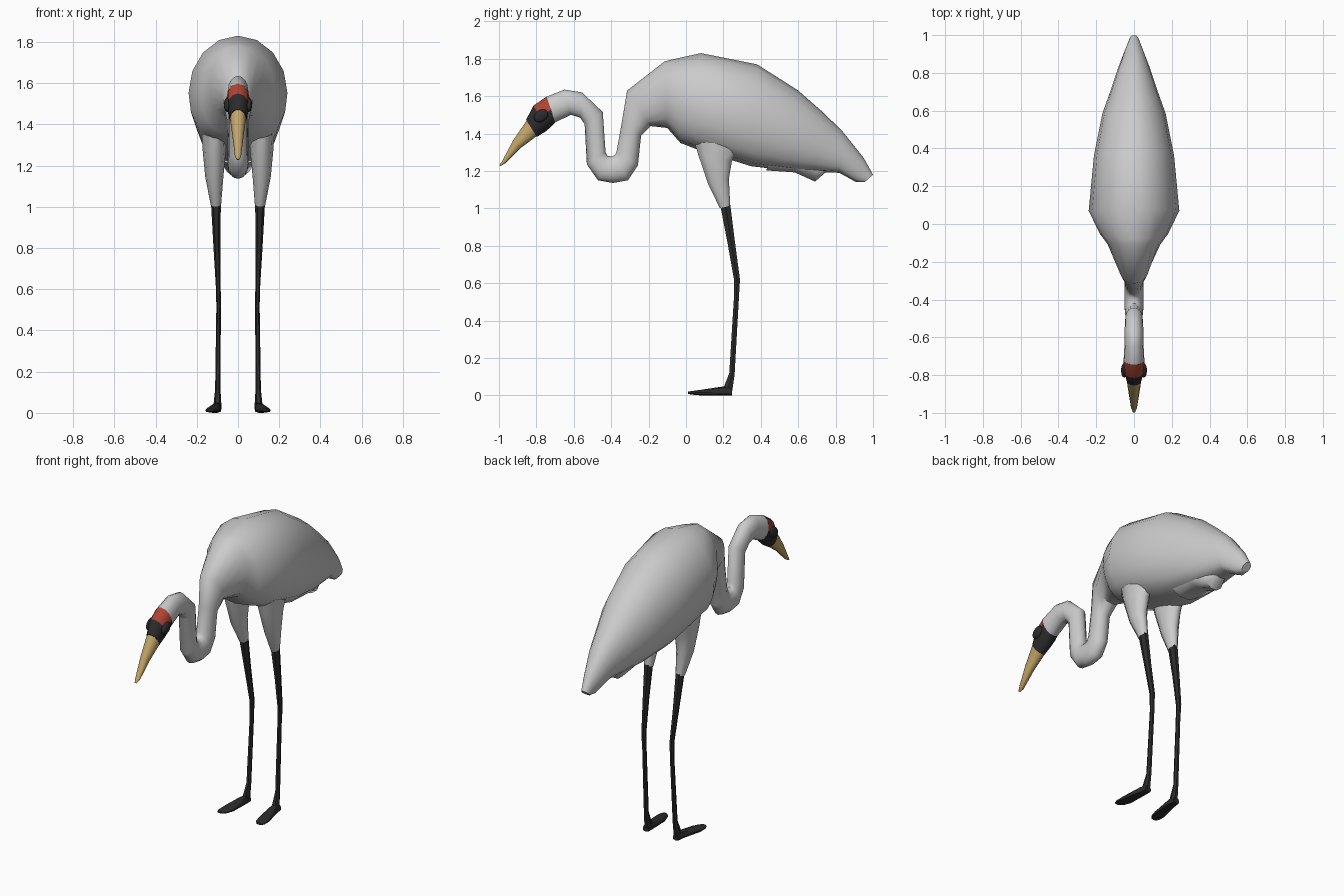
import bpy, bmesh, math


def material(name, rgb):
    m = bpy.data.materials.new(name)
    m.diffuse_color = (*rgb, 1)
    return m


BLACK = material("black", (0.025, 0.025, 0.027))
RED = material("red", (0.42, 0.06, 0.035))
HORN = material("horn", (0.55, 0.38, 0.14))


def smooth(ob, angle):
    bpy.ops.object.select_all(action='DESELECT')
    ob.select_set(True)
    bpy.context.view_layer.objects.active = ob
    bpy.ops.object.shade_smooth_by_angle(angle=math.radians(angle))


# Skin oval rings; each station is (x, y_top, z_top, y_bottom, z_bottom, half_width, lower fullness)
def loft(name, stations, n=12, mats=(), angle=50, paint=None, mid=0.5):
    bm = bmesh.new()
    rings = []
    for x, yt, zt, yb, zb, w, p in stations:
        ring = []
        for k in range(n):
            a = 2 * math.pi * k / n
            c, s = math.cos(a), math.sin(a)
            t = mid + (s * (1 - mid) if s > 0 else s * mid)
            e = p if s < 0 else 1
            px = x + w * math.copysign(abs(c) ** e if abs(c) > 1e-6 else 0, c)
            ring.append(bm.verts.new((px, yb + (yt - yb) * t, zb + (zt - zb) * t)))
        rings.append(ring)
    for i, (r, q) in enumerate(zip(rings, rings[1:])):
        for k in range(n):
            j = (k + 1) % n
            f = bm.faces.new((r[k], r[j], q[j], q[k]))
            if paint:
                f.material_index = paint(i, math.sin(2 * math.pi * (k + 0.5) / n))
    bm.faces.new(rings[0])
    bm.faces.new(rings[-1])
    bmesh.ops.recalc_face_normals(bm, faces=bm.faces)
    me = bpy.data.meshes.new(name)
    bm.to_mesh(me)
    bm.free()
    for m in mats:
        me.materials.append(m)
    ob = bpy.data.objects.new(name, me)
    bpy.context.collection.objects.link(ob)
    smooth(ob, angle)
    return ob


def centred(rows, p=1):
    return [(0, *r, p) for r in rows]


# Neck: from the head, over the arch, around the U bend and up into the chest
neck = centred([
    (-.745, 1.597, -.70, 1.46, .055),
    (-.65, 1.635, -.615, 1.50, .05),
    (-.556, 1.62, -.565, 1.485, .05),
    (-.445, 1.515, -.542, 1.45, .046),
    (-.43, 1.30, -.53, 1.235, .046),
    (-.42, 1.28, -.47, 1.15, .05),
    (-.395, 1.278, -.39, 1.136, .05),
    (-.38, 1.285, -.31, 1.15, .05),
    (-.372, 1.30, -.257, 1.23, .05),
    (-.345, 1.45, -.24, 1.39, .053),
    (-.315, 1.63, -.19, 1.44, .075)])

# Trunk with folded wings, tapering to the wing tips
trunk = centred([
    (-.115, 1.785, -.10, 1.43, .14),
    (-.08, 1.795, -.03, 1.35, .18),
    (.08, 1.83, .06, 1.315, .24),
    (.38, 1.77, .35, 1.225, .212),
    (.60, 1.63, .57, 1.20, .168),
    (.72, 1.525, .69, 1.195, .125),
    (.83, 1.42, .82, 1.19, .085),
    (.95, 1.27, .91, 1.14, .045),
    (1.0, 1.18, .955, 1.14, .025)], 0.62)
loft("body_and_neck", neck + trunk, 16, mid=0.46)

# Tail feathers under the wing tips
loft("tail_feathers", centred([
    (.45, 1.32, .43, 1.20, .10),
    (.60, 1.30, .58, 1.19, .10),
    (.70, 1.28, .69, 1.14, .065),
    (.77, 1.24, .745, 1.19, .04)]), 10)

# Head: dark face with a red crown
loft("head", centred([
    (-.745, 1.598, -.70, 1.458, .056),
    (-.815, 1.55, -.745, 1.415, .054),
    (-.855, 1.473, -.797, 1.382, .04)]), 12, (BLACK, RED),
    paint=lambda i, s: 1 if i == 0 and s > 0.2 else 0)

# Bill
loft("bill", centred([
    (-.853, 1.472, -.797, 1.384, .039),
    (-.925, 1.365, -.885, 1.32, .027),
    (-.985, 1.25, -.967, 1.24, .015),
    (-.999, 1.232, -.992, 1.226, .006)]), 10, (HORN,))

for side, s in (("right", 1), ("left", -1)):
    # Eye
    bpy.ops.mesh.primitive_uv_sphere_add(segments=12, ring_count=8, radius=1,
                                         location=(s * .052, -.775, 1.495))
    eye = bpy.context.object
    eye.name = side + "_eye"
    eye.scale = (.017, .042, .031)
    eye.rotation_euler = (math.radians(35), 0, 0)
    eye.data.materials.append(BLACK)
    smooth(eye, 60)

    # Feathered thigh
    loft(side + "_thigh", [
        (s * .115, .02, 1.42, .30, 1.38, .065, 1),
        (s * .115, .06, 1.29, .25, 1.25, .056, 1),
        (s * .115, .115, 1.13, .232, 1.16, .044, 1),
        (s * .107, .18, 1.00, .238, 1.015, .025, 1)], 10)

    # Bare lower leg, slightly bent at the joint
    loft(side + "_shank", [
        (s * .107, .18, 1.01, .24, 1.025, .024, 1),
        (s * .103, .218, .82, .265, .82, .017, 1),
        (s * .096, .254, .62, .291, .62, .012, 1),
        (s * .094, .254, .52, .285, .52, .011, 1),
        (s * .098, .229, .12, .262, .11, .013, 1),
        (s * .10, .20, .05, .248, .005, .02, 1)], 6, (BLACK,), 40)

    # Wedge foot turned slightly outward
    loft(side + "_foot", [
        (s * .102, .245, .04, .245, 0, .02, .35),
        (s * .105, .20, .048, .20, 0, .025, .35),
        (s * .121, .08, .03, .08, 0, .036, .35),
        (s * .129, .035, .024, .035, .004, .03, .35),
        (s * .133, .012, .02, .012, .008, .017, .35)], 8, (BLACK,), 35)
